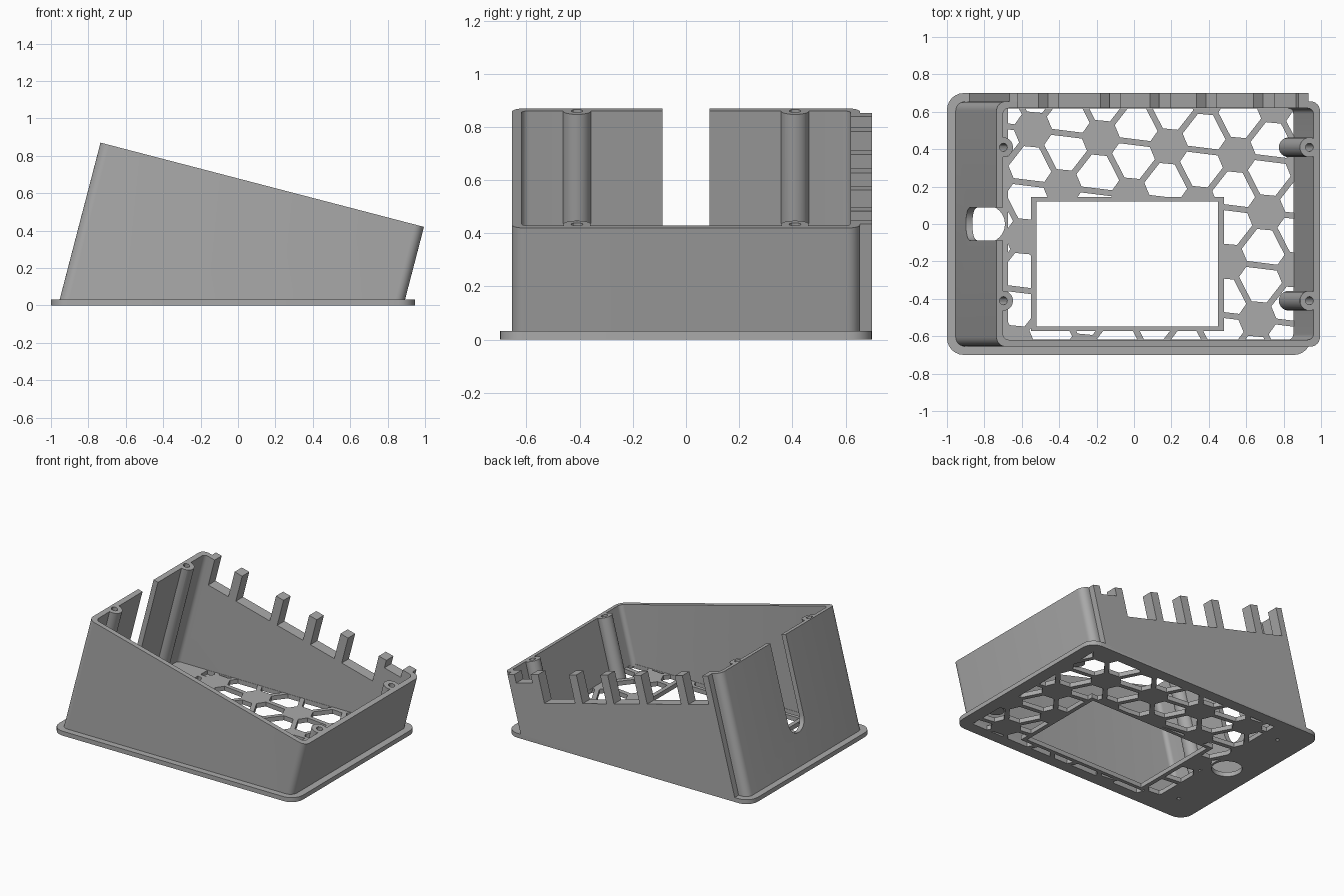
import bpy
import bmesh
import math
from mathutils import Matrix, Vector

if "Cube" in bpy.data.objects:
    bpy.data.objects.remove(bpy.data.objects["Cube"], do_unlink=True)

grey = bpy.data.materials.new("plain grey")
grey.use_nodes = True
grey.diffuse_color = (0.4, 0.4, 0.4, 1)
grey.node_tree.nodes["Principled BSDF"].inputs["Base Color"].default_value = (0.4, 0.4, 0.4, 1)

# The case leans back: its own frame starts at the top of the tall end
TILT = Matrix.Translation((-0.735, 0, 0.87)) @ Matrix.Rotation(math.radians(14.6), 4, 'Y')
FLAT = Matrix.Identity(4)
LENGTH = 1.787
WALL = 0.036
HALF = 0.655
DEEP = -1.5


def rounded(x0, x1, y0, y1, r=0, steps=6):
    """Outline of a rectangle with rounded corners."""
    if r == 0:
        return [(x0, y0), (x1, y0), (x1, y1), (x0, y1)]
    pts = []
    corners = [(x1 - r, y1 - r), (x0 + r, y1 - r), (x0 + r, y0 + r), (x1 - r, y0 + r)]
    for k, (cx, cy) in enumerate(corners):
        for s in range(steps + 1):
            t = math.pi / 2 * (k + s / steps)
            pts.append((cx + r * math.cos(t), cy + r * math.sin(t)))
    return pts


def circle(cx, cy, r, n=24):
    return [(cx + r * math.cos(math.tau * k / n), cy + r * math.sin(math.tau * k / n)) for k in range(n)]


def prism(name, outlines, z0, z1, frame=FLAT, bounds=None):
    """Extrude outlines upward, optionally trimmed to a rectangle first."""
    bm = bmesh.new()
    for pts in outlines:
        bm.faces.new([bm.verts.new((x, y, z0)) for x, y in pts])
    if bounds:
        x0, x1, y0, y1 = bounds
        for co, no in (((x0, 0, 0), (-1, 0, 0)), ((x1, 0, 0), (1, 0, 0)),
                       ((0, y0, 0), (0, -1, 0)), ((0, y1, 0), (0, 1, 0))):
            bmesh.ops.bisect_plane(bm, geom=bm.verts[:] + bm.edges[:] + bm.faces[:],
                                   plane_co=co, plane_no=no, clear_outer=True)
    new = bmesh.ops.extrude_face_region(bm, geom=bm.faces[:])["geom"]
    bmesh.ops.translate(bm, vec=(0, 0, z1 - z0),
                        verts=[v for v in new if isinstance(v, bmesh.types.BMVert)])
    bmesh.ops.recalc_face_normals(bm, faces=bm.faces[:])
    bm.transform(frame)
    mesh = bpy.data.meshes.new(name)
    bm.to_mesh(mesh)
    bm.free()
    mesh.materials.append(grey)
    obj = bpy.data.objects.new(name, mesh)
    bpy.context.collection.objects.link(obj)
    return obj


def combine(target, tool, op='DIFFERENCE'):
    """Apply a boolean and throw the tool away."""
    mod = target.modifiers.new("combine", 'BOOLEAN')
    mod.operation = op
    mod.solver = 'EXACT'
    mod.object = tool
    bpy.context.view_layer.objects.active = target
    bpy.ops.object.modifier_apply(modifier=mod.name)
    bpy.data.objects.remove(tool, do_unlink=True)


# Tilted case body with a thicker back panel
case = prism("case_walls", [rounded(0, LENGTH, -HALF, HALF, 0.05)], DEEP, 0, TILT)
combine(case, prism("back_panel", [rounded(0.072, LENGTH - 0.062, 0.5, 0.7)], DEEP, 0, TILT), 'UNION')

# Cavity, leaving four screw posts along the end walls
posts = [(x, y) for x in (0.038, LENGTH - 0.058) for y in (-0.41, 0.41)]
cavity = prism("cavity", [rounded(WALL, LENGTH - WALL, -HALF + WALL, HALF - WALL, 0.03)],
               DEEP - 0.1, 0.1, TILT)
combine(cavity, prism("posts", [circle(x, y, 0.053) for x, y in posts], DEEP - 0.2, 0, TILT))
combine(case, cavity)
combine(case, prism("screw_holes", [circle(x, y, 0.022, 12) for x, y in posts], -0.3, 0.1, TILT))

# Vent notches along the top of the back panel, leaving upright fins
notches = [(-0.62, -0.46, 0.2), (-0.40, -0.13, 0.2), (-0.07, 0.135, 0.2),
           (0.195, 0.385, 0.2), (0.445, 0.69, 0.2), (0.75, 0.88, 0.06)]
for x0, x1, depth in notches:
    u0, u1 = [(x + 0.735) / math.cos(math.radians(14.6)) for x in (x0, x1)]
    combine(case, prism("notch", [rounded(u0, u1, 0.58, 0.8)], -depth, 0.1, TILT))

# Round-bottomed cable slot in the tall end wall
slot_frame = TILT @ Matrix.Rotation(math.radians(90), 4, 'Y')
slot_outline = rounded(-0.3, 0.65, -0.088, 0.088, 0.087, 10)
combine(case, prism("cable_slot", [slot_outline], -0.1, 0.1, slot_frame))

# Trim the case level with the base
combine(case, prism("trim", [rounded(-3, 3, -2, 2)], -2, 0.015))

# Base plate with a rounded rim
FLOOR = 0.032
base = prism("base_plate", [rounded(-1, 0.945, -0.7, 0.7, 0.09)], 0, FLOOR)

# Slightly turned lattice of hexagonal pads joined by bars
start = Vector((-0.54, 0.505))
step_a = Vector((0.363, -0.045))
step_b = Vector((0.158, -0.308))


def lattice_hole(corners, pad=0.1, bar=0.016):
    """Opening between three pads: a triangle with its tips cut off."""
    middle = sum(corners, Vector((0, 0))) / 3
    pts = []
    for k, p in enumerate(corners):
        for q in (corners[k - 1], corners[(k + 1) % 3]):
            d = (q - p).normalized()
            n = Vector((-d.y, d.x))
            if n.dot(middle - p) < 0:
                n = -n
            pts.append(tuple(p + d * pad + n * bar))
    return pts


vents = []
for i in range(-4, 7):
    for j in range(-2, 6):
        p = start + step_a * i + step_b * j
        vents.append(lattice_hole([p, p + step_a, p + step_b]))
        vents.append(lattice_hole([p + step_a, p + step_b, p + step_a + step_b]))
area = (-0.675, 0.855, -0.617, 0.617)
vents = [v for v in vents
         if max(x for x, y in v) > area[0] + 0.005 and min(x for x, y in v) < area[1] - 0.005
         and max(y for x, y in v) > area[2] + 0.005 and min(y for x, y in v) < area[3] - 0.005]
cutter = prism("vents", vents, -0.1, 0.1, bounds=area)
combine(cutter, prism("window_frame", [rounded(-0.55, 0.48, -0.573, 0.145)], -0.2, 0.2))
combine(base, cutter)

# Display window, cable hole and two pin holes
combine(base, prism("window", [rounded(-0.52, 0.45, -0.547, 0.12)], -0.1, 0.1))
combine(base, prism("cable_hole", [circle(-0.79, 0, 0.1, 32)], -0.1, 0.1))
combine(base, prism("pin_holes", [circle(-0.8, y, 0.014, 10) for y in (-0.5, 0.5)], -0.1, 0.1))

# Smooth the rounded corners and keep the edges sharp
bpy.ops.object.select_all(action='DESELECT')
for obj in (case, base):
    obj.select_set(True)
bpy.context.view_layer.objects.active = case
bpy.ops.object.shade_smooth_by_angle(angle=math.radians(30))
